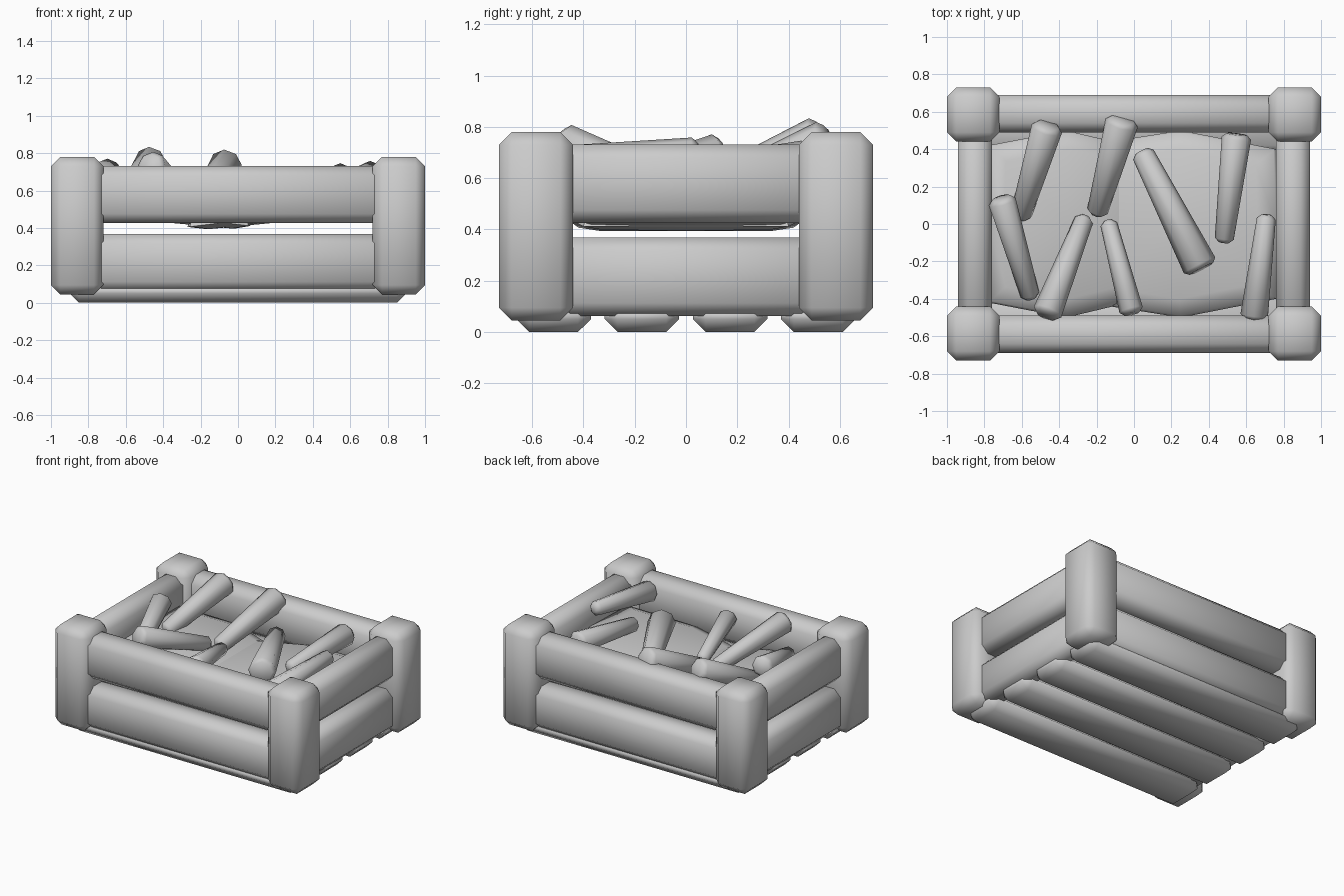
import bpy
import bmesh
from math import radians
from mathutils import Vector, Matrix

old = bpy.data.objects.get("Cube")
if old:
    bpy.data.objects.remove(old, do_unlink=True)

grey = bpy.data.materials.new("plain_grey")
grey.use_nodes = True
grey.diffuse_color = (0.6, 0.6, 0.6, 1)
grey.node_tree.nodes["Principled BSDF"].inputs["Base Color"].default_value = (0.6, 0.6, 0.6, 1)


def finish(name, bm, chamfer=0, smooth_angle=60):
    """Turn a bmesh into a smooth shaded object with an optional chamfer."""
    bmesh.ops.recalc_face_normals(bm, faces=bm.faces)
    mesh = bpy.data.meshes.new(name)
    bm.to_mesh(mesh)
    bm.free()
    mesh.materials.append(grey)
    obj = bpy.data.objects.new(name, mesh)
    bpy.context.collection.objects.link(obj)
    bpy.ops.object.select_all(action='DESELECT')
    obj.select_set(True)
    bpy.context.view_layer.objects.active = obj
    if chamfer:
        mod = obj.modifiers.new("chamfer", 'BEVEL')
        mod.width = chamfer
        mod.segments = 1
        mod.limit_method = 'ANGLE'
        mod.angle_limit = radians(55)
        bpy.ops.object.modifier_apply(modifier=mod.name)
    bpy.ops.object.shade_smooth_by_angle(angle=radians(smooth_angle))
    return obj


def block(name, centre, size, chamfer):
    bm = bmesh.new()
    bmesh.ops.create_cube(bm, size=1)
    bmesh.ops.scale(bm, vec=size, verts=bm.verts)
    bmesh.ops.translate(bm, vec=centre, verts=bm.verts)
    return finish(name, bm, chamfer)


def stick(name, thin_end, thick_end, thin, thick):
    """Tapered rod between two points."""
    a, b = Vector(thin_end), Vector(thick_end)
    axis = b - a
    bm = bmesh.new()
    bmesh.ops.create_cone(bm, cap_ends=True, segments=8, radius1=thin,
                          radius2=thick, depth=axis.length)
    turn = axis.to_track_quat('Z', 'Y').to_matrix().to_4x4()
    bmesh.ops.transform(bm, matrix=Matrix.Translation((a + b) / 2) @ turn, verts=bm.verts)
    return finish(name, bm, 0.022)


def cushion(name, outline, centre, tilt):
    """Flat lens-shaped slab, tilted about the y axis."""
    bm = bmesh.new()
    rings = []
    for scale, z in ((0.8, -0.035), (1, -0.01), (0.98, 0.02), (0.8, 0.055)):
        rings.append([bm.verts.new((x * scale, y * scale, z)) for x, y in outline])
    n = len(outline)
    for low, high in zip(rings, rings[1:]):
        for i in range(n):
            j = (i + 1) % n
            bm.faces.new((low[i], low[j], high[j], high[i]))
    for ring, z in ((rings[0], -0.045), (rings[-1], 0.07)):
        pole = bm.verts.new((0, 0, z))
        for i in range(n):
            bm.faces.new((ring[i], ring[(i + 1) % n], pole))
    obj = finish(name, bm)
    obj.location = centre
    obj.rotation_euler.y = tilt
    return obj


# Corner posts
for sx, side in ((1, "left"), (-1, "right")):
    for sy, end in ((-1, "front"), (1, "back")):
        block(f"{end}_{side}_post", (sx * 0.86, sy * 0.585, 0.412), (0.28, 0.29, 0.735), 0.05)

# Two rails on every side
for z, level in ((0.215, "lower"), (0.578, "upper")):
    for s, end, side in ((-1, "front", "right"), (1, "back", "left")):
        block(f"{level}_{end}_rail", (0, s * 0.59, z), (1.56, 0.2, 0.305), 0.05)
        block(f"{level}_{side}_rail", (s * 0.85, 0, z), (0.18, 1.0, 0.305), 0.05)

# Floor slats
for i in range(4):
    block(f"floor_slat_{i + 1}", (0, -0.516 + i * 0.344, 0.06), (1.8, 0.29, 0.12), 0.05)

# Two overlapping slabs of filling, sloping towards the middle
half = [(0.42, -0.4), (0.43, 0.0), (0.42, 0.4), (0.0, 0.5),
        (-0.42, 0.42), (-0.43, 0.0), (-0.42, -0.42), (0.0, -0.5)]
cushion("right_filling", half, (-0.36, 0, 0.472), 0.12)
cushion("left_filling", [(x * 1.22, y) for x, y in half], (0.25, 0, 0.478), -0.12)

# Loose sticks lying on the filling
sticks = [
    ((-0.61, 0.03, 0.54), (-0.46, 0.53, 0.765), 0.055, 0.085),
    ((-0.2, 0.05, 0.53), (-0.06, 0.56, 0.745), 0.055, 0.09),
    ((0.48, -0.1, 0.61), (0.55, 0.48, 0.67), 0.05, 0.08),
    ((-0.55, -0.4, 0.55), (-0.71, 0.14, 0.705), 0.05, 0.075),
    ((-0.26, 0.04, 0.54), (-0.47, -0.49, 0.74), 0.05, 0.08),
    ((-0.14, 0.02, 0.55), (-0.01, -0.48, 0.65), 0.045, 0.065),
    ((0.71, 0.05, 0.71), (0.64, -0.51, 0.65), 0.05, 0.075),
    ((0.04, 0.39, 0.56), (0.36, -0.24, 0.61), 0.06, 0.095),
]
for i, data in enumerate(sticks):
    stick(f"stick_{i + 1}", *data)
